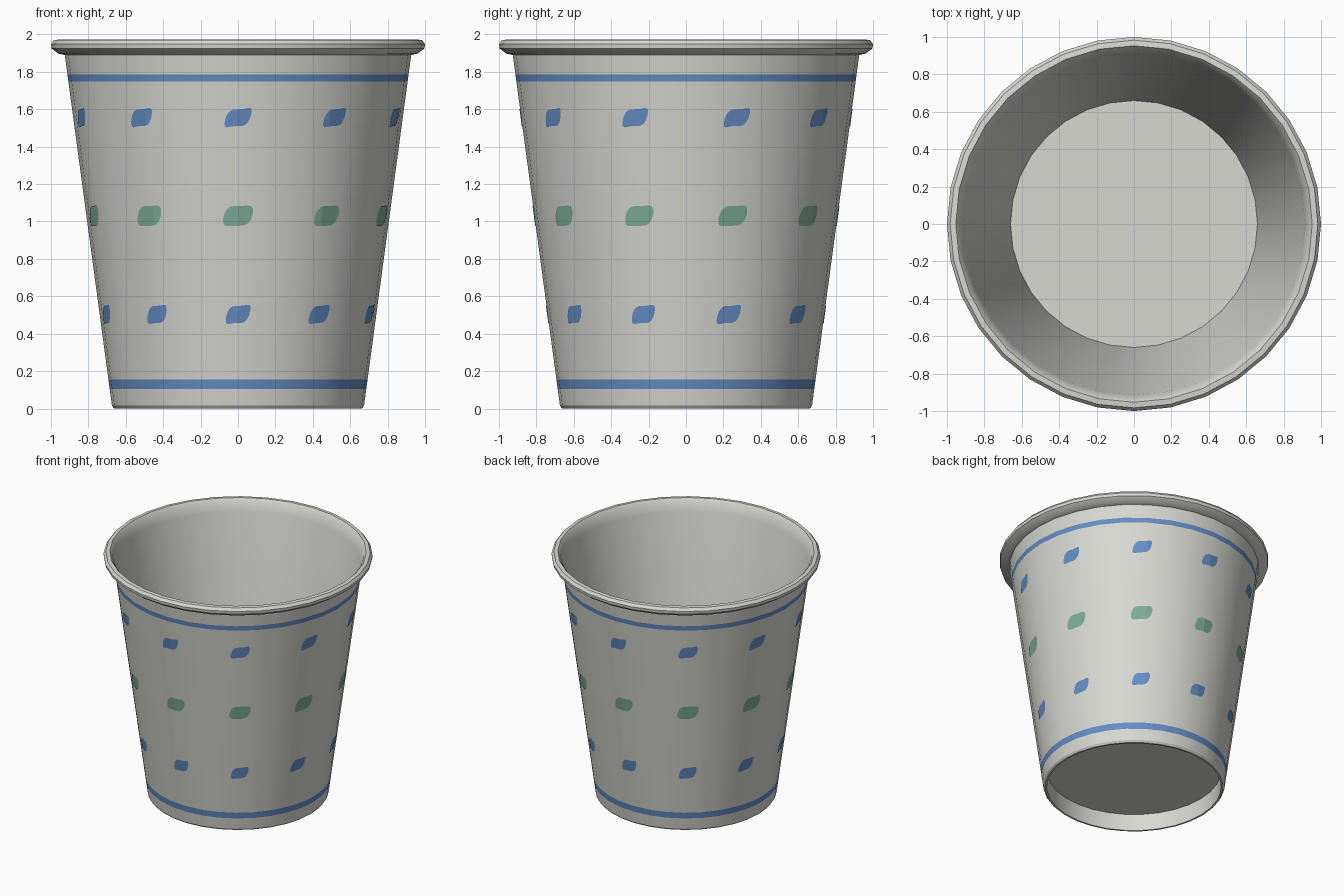
import bpy
import bmesh
from math import sin, cos, pi, radians, floor

SIDES = 32
STEP = 2 * pi / SIDES

cube = bpy.data.objects.get("Cube")
if cube:
    bpy.data.objects.remove(cube, do_unlink=True)


def make_material(name, color):
    mat = bpy.data.materials.new(name)
    mat.use_nodes = True
    mat.diffuse_color = (*color, 1)
    mat.node_tree.nodes["Principled BSDF"].inputs["Base Color"].default_value = (*color, 1)
    return mat


paper = make_material("off white paper", (0.69, 0.69, 0.65))
blue = make_material("blue print", (0.13, 0.27, 0.56))
green = make_material("green print", (0.21, 0.42, 0.32))


def make_object(name, bm, materials):
    mesh = bpy.data.meshes.new(name)
    bm.to_mesh(mesh)
    bm.free()
    for mat in materials:
        mesh.materials.append(mat)
    obj = bpy.data.objects.new(name, mesh)
    bpy.context.collection.objects.link(obj)
    bpy.ops.object.select_all(action="DESELECT")
    obj.select_set(True)
    bpy.context.view_layer.objects.active = obj
    bpy.ops.object.shade_smooth_by_angle(angle=radians(30))
    return obj


def wall_radius(z):
    return 0.672 + (0.926 - 0.672) * z / 1.89


def revolve(name, profile, materials, is_printed):
    """Turn a profile of (radius, height) into a solid, capped at both ends."""
    bm = bmesh.new()
    rings = [[bm.verts.new((r * sin(i * STEP), -r * cos(i * STEP), z))
              for i in range(SIDES)] for r, z in profile]
    for lower, upper in zip(rings, rings[1:]):
        for i in range(SIDES):
            j = (i + 1) % SIDES
            bm.faces.new((lower[i], lower[j], upper[j], upper[i]))
    bm.faces.new(rings[0][::-1])
    bm.faces.new(rings[-1])
    bm.normal_update()
    for face in bm.faces:
        face.material_index = int(is_printed(face))
    return make_object(name, bm, materials)


# Cup: recessed underside, base lip, tapered wall, rolled rim, inside and floor
bands = [(0.105, 0.155), (1.748, 1.786)]
wall_heights = [0.015] + [z for band in bands for z in band] + [1.89]
cup_profile = [(0.645, 0.135), (0.648, 0.0), (0.662, 0.0)]
cup_profile += [(wall_radius(z), z) for z in wall_heights]
cup_profile += [(0.962, 1.898), (0.997, 1.925), (1.0, 1.948), (0.983, 1.97),
                (0.953, 1.973), (0.935, 1.95), (0.915, 1.88), (0.66, 0.145)]


def on_band(face):
    c = face.calc_center_median()
    outside = face.normal.x * c.x + face.normal.y * c.y > 0
    return outside and any(low < c.z < high for low, high in bands)


revolve("cup", cup_profile, [paper, blue], on_band)


# Printed leaf spots: thin sheets that follow the facets of the wall
def on_wall(angle, z):
    offset = angle - (floor(angle / STEP) + 0.5) * STEP
    r = (wall_radius(z) + 0.003) * cos(STEP / 2) / cos(offset)
    return (r * sin(angle), -r * cos(angle), z)


def leaf_row(name, z, half_width, half_height, slant, mat):
    bm = bmesh.new()
    reach = half_width / wall_radius(z)
    for n in range(10):
        centre = n * pi / 5
        # Columns across the leaf, plus one on each wall edge it crosses
        angles = [centre + reach * sin(k * pi / 16) for k in range(-8, 9)]
        angles += [e * STEP for e in range(SIDES) if abs(e * STEP - centre) < reach * 0.98]
        columns = []
        for angle in sorted(angles):
            u = max(-1, min(1, (angle - centre) / reach))
            middle = z + slant * half_height * u ** 3
            half = half_height * max(0.02, 1 - u ** 4) ** 0.5
            columns.append([bm.verts.new(on_wall(angle, middle + s * half)) for s in (-1, 1)])
        for a, b in zip(columns, columns[1:]):
            bm.faces.new((a[0], b[0], b[1], a[1]))
    make_object(name, bm, [mat])


leaf_row("upper_blue_leaves", 1.555, 0.072, 0.045, 0.75, blue)
leaf_row("middle_green_leaves", 1.03, 0.08, 0.053, 0.5, green)
leaf_row("lower_blue_leaves", 0.503, 0.066, 0.046, 0.7, blue)
